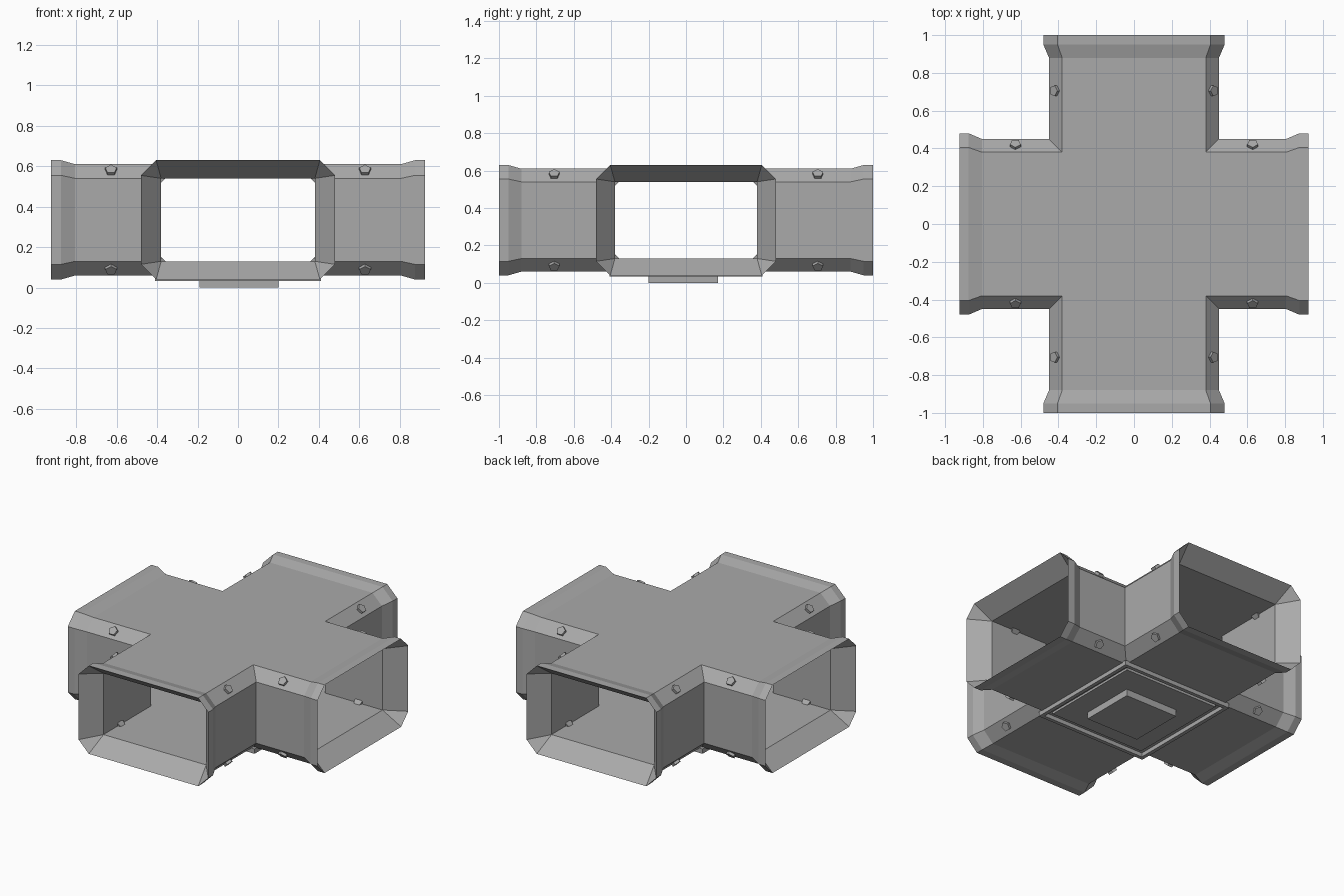
import bpy, bmesh, math
from mathutils import Vector, Matrix

if "Cube" in bpy.data.objects:
    bpy.data.objects.remove(bpy.data.objects["Cube"])

metal = bpy.data.materials.new("grey_metal")
metal.diffuse_color = (0.40, 0.40, 0.40, 1)
metal.use_nodes = True
metal.node_tree.nodes["Principled BSDF"].inputs["Base Color"].default_value = metal.diffuse_color


def add_object(name, bm):
    bmesh.ops.remove_doubles(bm, verts=bm.verts, dist=0.0005)
    bmesh.ops.recalc_face_normals(bm, faces=bm.faces)
    me = bpy.data.meshes.new(name)
    bm.to_mesh(me)
    bm.free()
    me.materials.append(metal)
    ob = bpy.data.objects.new(name, me)
    bpy.context.collection.objects.link(ob)
    return ob


def bridge(bm, rings, skip=()):
    """Join consecutive vertex rings with quads, leaving out skipped sides."""
    vs = [[bm.verts.new(p) for p in r] for r in rings]
    n = len(vs[0])
    for a, b in zip(vs, vs[1:]):
        for i in range(n):
            if i not in skip:
                bm.faces.new((a[i], a[(i + 1) % n], b[(i + 1) % n], b[i]))
    return vs


XF, YF = 0.805, 0.88      # where the arms start to flare
XE, YE = 0.925, 1.0       # arm ends


def cross(a, z):
    X, Y = XF, YF
    return [(x, y, z) for x, y in (
        (X, -a), (X, a), (a, a), (a, Y), (-a, Y), (-a, a),
        (-X, a), (-X, -a), (-a, -a), (-a, -Y), (a, -Y), (a, -a))]


def section(w, z0, z1, c):
    """Chamfered rectangle, (side, height) points."""
    return [(w - c, z0), (w, z0 + c), (w, z1 - c), (w - c, z1),
            (c - w, z1), (-w, z1 - c), (-w, z0 + c), (c - w, z0)]


# four-way duct: outer shell and inner channel, open at the arm ends
bm = bmesh.new()
ENDS = (0, 3, 6, 9)
outer = bridge(bm, [cross(0.38, 0.06), cross(0.45, 0.13),
                    cross(0.45, 0.54), cross(0.38, 0.61)], ENDS)
inner = bridge(bm, [cross(0.38, 0.13), cross(0.38, 0.54)], ENDS)
for ring in (outer[0], outer[-1], inner[0], inner[-1]):
    bm.faces.new(ring)

# flared mouths, funnelling back in to the channel
body = section(0.45, 0.06, 0.61, 0.07)
rim = section(0.48, 0.04, 0.63, 0.075)
hole = section(0.38, 0.13, 0.54, 0.0)
for s in (-1, 1):
    for along_x, start, end in ((True, XF, XE), (False, YF, YE)):
        rings = []
        for prof, d in ((body, start), (rim, start + 0.07), (rim, end), (hole, start)):
            rings.append([(s * d, p, z) if along_x else (p, s * d, z) for p, z in prof])
        bridge(bm, rings)
add_object("cross_duct", bm)

# bolts through every chamfered edge
bm = bmesh.new()
for sx in (-1, 1):
    for sy in (-1, 1):
        for sz, z in ((-1, 0.095), (1, 0.575)):
            for pos, out in (((sx * 0.628, sy * 0.415, z), (0, sy, sz)),
                             ((sx * 0.415, sy * 0.705, z), (sx, 0, sz))):
                n = Vector(out).normalized()
                m = Matrix.Translation(Vector(pos) - n * 0.024) @ n.to_track_quat('Z', 'Y').to_matrix().to_4x4()
                bmesh.ops.create_cone(bm, cap_ends=True, segments=5, radius1=0.03,
                                      radius2=0.03, depth=0.082, matrix=m)
add_object("bolts", bm)

# raised square frame under the crossing
bm = bmesh.new()
loops = []
for h, z in ((0.41, 0.065), (0.41, 0.033), (0.385, 0.033), (0.385, 0.065)):
    loops.append([(-h, -h, z), (h, -h, z), (h, h, z), (-h, h, z)])
bridge(bm, loops + loops[:1])
add_object("bottom_frame", bm)


def block(name, x0, x1, y0, y1, z0, z1):
    bm = bmesh.new()
    size = Matrix.Diagonal((x1 - x0, y1 - y0, z1 - z0, 1))
    centre = Matrix.Translation(((x0 + x1) / 2, (y0 + y1) / 2, (z0 + z1) / 2))
    bmesh.ops.create_cube(bm, size=1, matrix=centre @ size)
    add_object(name, bm)


# panel and foot under the crossing
block("bottom_panel", -0.35, 0.35, -0.35, 0.35, 0.045, 0.065)
block("foot_block", -0.19, 0.20, -0.20, 0.17, 0.0, 0.05)
